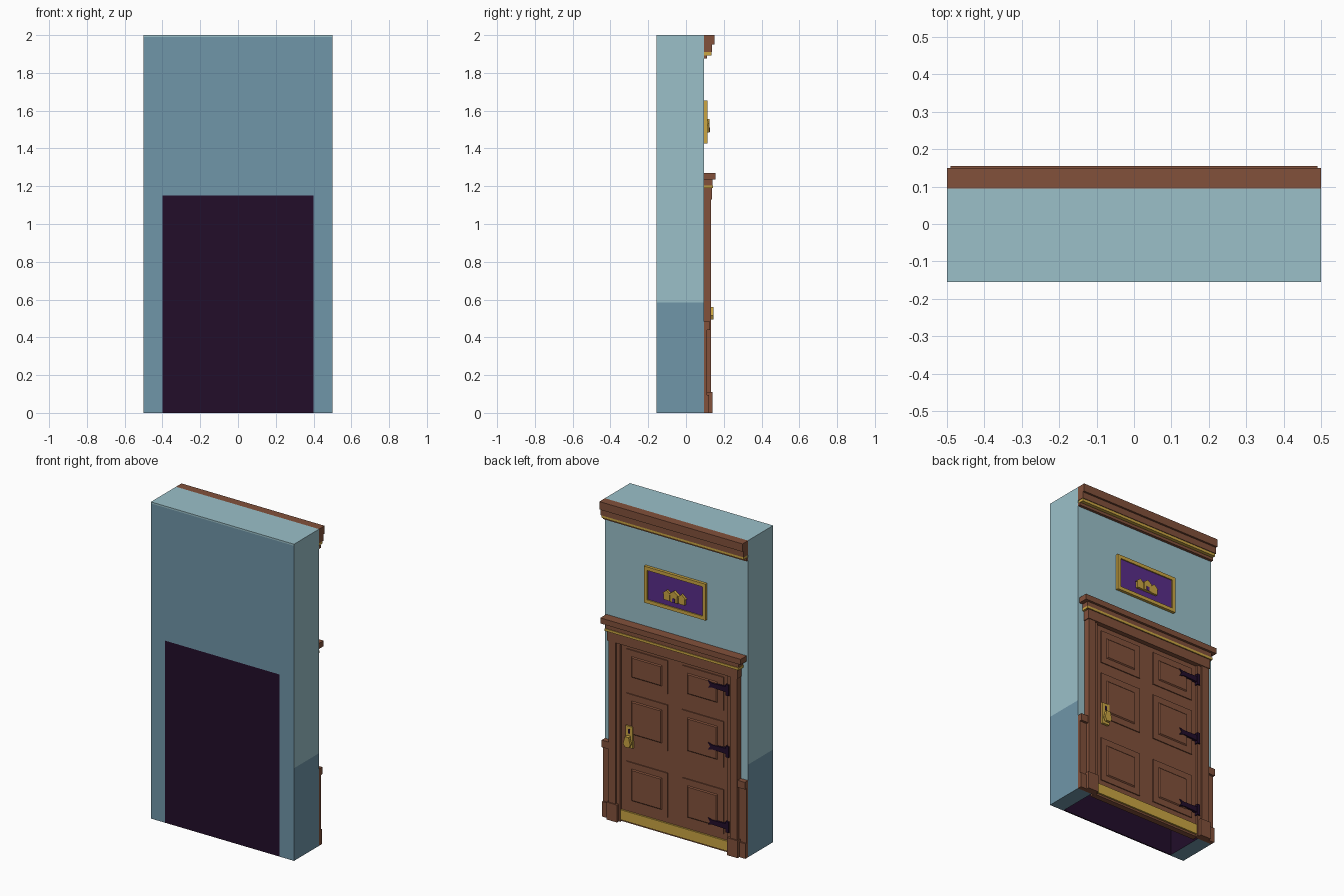
import bpy
import bmesh

cube = bpy.data.objects.get("Cube")
if cube:
    bpy.data.objects.remove(cube, do_unlink=True)


def material(name, hex_code):
    srgb = [int(hex_code[i:i + 2], 16) / 255 for i in (0, 2, 4)]
    rgba = [c / 12.92 if c < 0.04045 else ((c + 0.055) / 1.055) ** 2.4 for c in srgb] + [1]
    m = bpy.data.materials.new(name)
    m.use_nodes = True
    m.diffuse_color = rgba
    m.node_tree.nodes["Principled BSDF"].inputs["Base Color"].default_value = rgba
    return m


TEAL = material("pale teal plaster", "9BC0C9")
BLUE = material("slate blue plaster", "7096A9")
WOOD = material("brown wood", "82513B")
GOLD = material("brass", "CBA643")
DARK = material("dark iron", "220D2A")
PURPLE = material("purple cloth", "5A2D8A")

WALL_BACK = 0.095
WALL_FRONT = -0.155


def finish(name, bm, *mats):
    bmesh.ops.recalc_face_normals(bm, faces=bm.faces)
    mesh = bpy.data.meshes.new(name)
    bm.to_mesh(mesh)
    bm.free()
    for m in mats:
        mesh.materials.append(m)
    ob = bpy.data.objects.new(name, mesh)
    bpy.context.collection.objects.link(ob)
    return ob


def extrude_profile(points, y0, y1):
    """Solid from an outline in x and z, running from y0 to y1."""
    bm = bmesh.new()
    face = bm.faces.new([bm.verts.new((x, y0, z)) for x, z in points])
    out = bmesh.ops.extrude_face_region(bm, geom=[face])
    verts = [v for v in out["geom"] if isinstance(v, bmesh.types.BMVert)]
    bmesh.ops.translate(bm, verts=verts, vec=(0, y1 - y0, 0))
    return bm


def prism(name, points, y0, y1, mat):
    return finish(name, extrude_profile(points, y0, y1), mat)


def box(name, x0, x1, z0, z1, y1, mat, y0=WALL_BACK):
    return prism(name, [(x0, z0), (x1, z0), (x1, z1), (x0, z1)], y0, y1, mat)


def raised_panel(name, x0, x1, z0, z1, y0, y1, inset, mat):
    """Plate with a sloping border rising to a flat field."""
    bm = bmesh.new()
    low = [bm.verts.new(p) for p in ((x0, y0, z0), (x1, y0, z0), (x1, y0, z1), (x0, y0, z1))]
    a, b, c, d = x0 + inset, x1 - inset, z0 + inset, z1 - inset
    top = [bm.verts.new(p) for p in ((a, y1, c), (b, y1, c), (b, y1, d), (a, y1, d))]
    bm.faces.new(low)
    bm.faces.new(top)
    for i in range(4):
        j = (i + 1) % 4
        bm.faces.new((low[i], low[j], top[j], top[i]))
    return finish(name, bm, mat)


# Wall with a doorway, split at the dado line and under the top edge
outline = [(-0.5, 0), (-0.4, 0), (-0.4, 1.15), (0.4, 1.15),
           (0.4, 0), (0.5, 0), (0.5, 2), (-0.5, 2)]
bm = extrude_profile(outline, WALL_FRONT, WALL_BACK)
for z in (0.585, 1.99):
    bmesh.ops.bisect_plane(bm, geom=bm.verts[:] + bm.edges[:] + bm.faces[:],
                           plane_co=(0, 0, z), plane_no=(0, 0, 1))
bmesh.ops.recalc_face_normals(bm, faces=bm.faces)
for f in bm.faces:
    c = f.calc_center_median()
    if abs(f.normal.y) < 0.5 and abs(c.x) < 0.41 and c.z < 1.16:
        f.material_index = 2
    elif f.normal.y < -0.5:
        f.material_index = 1 if c.z < 1.99 else 0
    elif abs(f.normal.y) < 0.5 and c.z < 0.585:
        f.material_index = 1
finish("wall", bm, TEAL, BLUE, DARK)
box("doorway_backing", -0.4, 0.4, 0, 1.15, WALL_FRONT + 0.008, DARK, WALL_FRONT)

# Cornice along the top of the wall
box("cornice_cap", -0.5, 0.5, 1.95, 2, 0.15, WOOD)
box("cornice_band", -0.5, 0.5, 1.91, 1.95, 0.138, WOOD)
box("cornice_bead", -0.497, 0.497, 1.893, 1.91, 0.134, GOLD)
box("cornice_foot", -0.5, 0.5, 1.875, 1.893, 0.112, WOOD)

# Lintel above the door
box("lintel_cap", -0.49, 0.49, 1.235, 1.27, 0.155, WOOD)
box("lintel_frieze", -0.465, 0.465, 1.19, 1.235, 0.14, WOOD)
box("lintel_bead", -0.468, 0.468, 1.19, 1.205, 0.144, GOLD)
box("lintel_foot", -0.455, 0.455, 1.13, 1.19, 0.137, WOOD)

# Pilasters and wainscot on both sides
for side, s in (("left", 1), ("right", -1)):
    box(side + "_pilaster", s * 0.4, s * 0.45, 0, 1.13, 0.133, WOOD)
    box(side + "_door_stop", s * 0.375, s * 0.4, 0, 1.13, 0.122, WOOD)
    box(side + "_plinth", s * 0.385, s * 0.458, 0, 0.11, 0.14, WOOD)
    box(side + "_wainscot", s * 0.45, s * 0.5, 0, 0.45, 0.112, WOOD)
    box(side + "_wainscot_cap", s * 0.45, s * 0.5, 0.44, 0.485, 0.127, WOOD)
    box(side + "_baseboard", s * 0.45, s * 0.5, 0, 0.095, 0.122, WOOD)

# Door leaf with six raised panels
box("door_leaf", -0.385, 0.385, 0, 1.14, 0.107, WOOD, 0.07)
for row, (z0, z1) in enumerate(((0.11, 0.39), (0.53, 0.82), (0.89, 1.1))):
    for side, x0 in (("left", 0.05), ("right", -0.34)):
        name = f"{side}_panel_{row + 1}"
        box(name + "_frame", x0, x0 + 0.29, z0, z1, 0.113, WOOD, 0.107)
        raised_panel(name + "_field", x0 + 0.04, x0 + 0.25, z0 + 0.04, z1 - 0.04,
                     0.113, 0.119, 0.006, WOOD)
box("kick_plate", -0.375, 0.375, 0.012, 0.075, 0.118, GOLD, 0.1)

# Strap hinges with forked tips
for i, z in enumerate((0.17, 0.645, 1.035)):
    strap = [(-0.385, z - 0.018), (-0.27, z - 0.014), (-0.24, z - 0.022), (-0.255, z),
             (-0.24, z + 0.022), (-0.27, z + 0.014), (-0.385, z + 0.018)]
    prism(f"hinge_strap_{i + 1}", strap, 0.107, 0.125, DARK)
    box(f"hinge_knuckle_{i + 1}", -0.388, -0.368, z - 0.035, z + 0.035, 0.13, DARK)

# Lock plate, keyhole and handle
box("lock_plate", 0.288, 0.338, 0.485, 0.62, 0.122, GOLD, 0.107)
box("keyhole", 0.306, 0.32, 0.575, 0.603, 0.124, DARK, 0.12)
box("handle_stem", 0.302, 0.324, 0.535, 0.56, 0.143, GOLD, 0.12)
handle = [(0.3, 0.56), (0.326, 0.56), (0.338, 0.515), (0.326, 0.495), (0.3, 0.495), (0.288, 0.515)]
prism("door_handle", handle, 0.13, 0.146, GOLD)

# Framed plaque with a three-gabled emblem
PX, P0, P1, RIM = 0.215, 1.425, 1.655, 0.022
box("plaque_field", -PX + 0.01, PX - 0.01, P0 + 0.01, P1 - 0.01, 0.106, PURPLE)
for name, x0, x1, z0, z1 in (("bottom", -PX, PX, P0, P0 + RIM), ("top", -PX, PX, P1 - RIM, P1),
                             ("left", PX - RIM, PX, P0 + RIM, P1 - RIM),
                             ("right", -PX, RIM - PX, P0 + RIM, P1 - RIM)):
    box("plaque_frame_" + name, x0, x1, z0, z1, 0.113, GOLD)
for name, x, w, h, y in (("left", 0.052, 0.022, 0.038, 0.12), ("middle", 0, 0.026, 0.046, 0.125),
                         ("right", -0.052, 0.022, 0.038, 0.12)):
    z = 1.485
    gable = [(x - w, z), (x + w, z), (x + w, z + h), (x + w + 0.008, z + h),
             (x, z + h + 0.026), (x - w - 0.008, z + h), (x - w, z + h)]
    prism("emblem_gable_" + name, gable, 0.104, y, GOLD)
box("emblem_opening", -0.01, 0.01, 1.486, 1.511, 0.127, PURPLE, 0.12)
